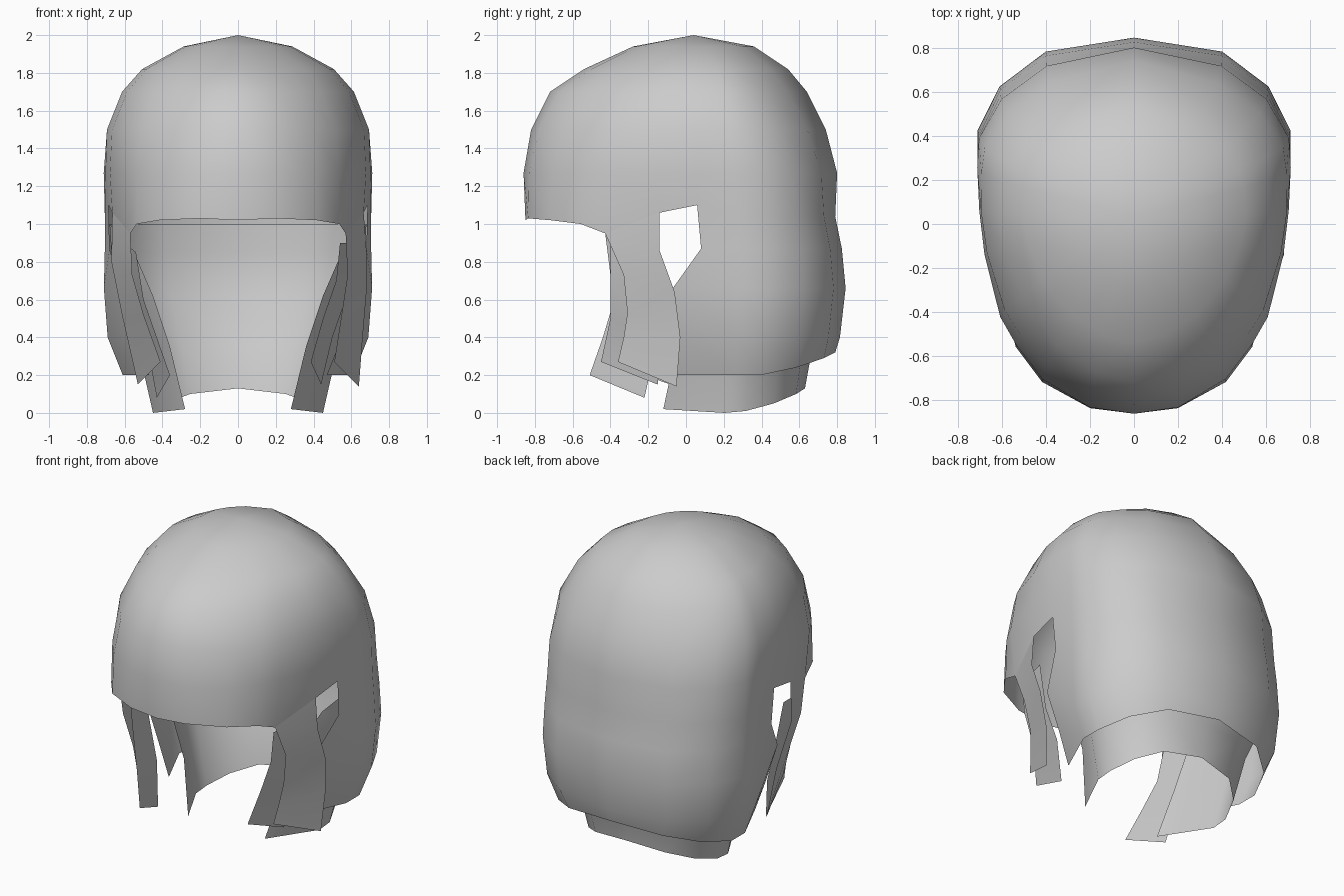
import bpy, bmesh
from mathutils import Vector

if "Cube" in bpy.data.objects:
    bpy.data.objects.remove(bpy.data.objects["Cube"], do_unlink=True)

GREY = (0.6, 0.6, 0.6, 1)
hair = bpy.data.materials.new("grey_hair")
hair.use_nodes = True
hair.diffuse_color = GREY
hair.node_tree.nodes["Principled BSDF"].inputs["Base Color"].default_value = GREY


def sheet(name, rows, mirror=False, keep=lambda r, c: True):
    """Skin a grid of points into a smooth open surface facing outwards."""
    bm = bmesh.new()
    grid = [[bm.verts.new(p) for p in row] for row in rows]
    for r in range(len(grid) - 1):
        for c in range(len(grid[r]) - 1):
            if keep(r, c):
                bm.faces.new((grid[r][c], grid[r][c + 1], grid[r + 1][c + 1], grid[r + 1][c]))
    bmesh.ops.delete(bm, geom=[v for v in bm.verts if not v.link_faces], context='VERTS')
    bmesh.ops.remove_doubles(bm, verts=bm.verts, dist=0.0005)
    bmesh.ops.recalc_face_normals(bm, faces=bm.faces)
    centre = Vector((0, 0, 1))
    if sum(f.normal.dot(f.calc_center_median() - centre) for f in bm.faces) < 0:
        bmesh.ops.reverse_faces(bm, faces=bm.faces)
    mesh = bpy.data.meshes.new(name)
    bm.to_mesh(mesh)
    bm.free()
    obj = bpy.data.objects.new(name, mesh)
    bpy.context.collection.objects.link(obj)
    mesh.materials.append(hair)
    if mirror:
        obj.modifiers.new("mirror", 'MIRROR').use_clip = True
    bpy.ops.object.select_all(action='DESELECT')
    obj.select_set(True)
    bpy.context.view_layer.objects.active = obj
    bpy.ops.object.shade_smooth_by_angle(angle=1.0)


# Half outline of the head seen from above, front to back
OUTLINE = [(0, -.855), (.2, -.84), (.42, -.72), (.54, -.56), (.61, -.43), (.67, -.14),
           (.69, .06), (.71, .26), (.71, .4), (.61, .59), (.4, .74), (0, .8)]


def ring(z, front, back, width, rounding=0):
    """Scale the outline to a level; rounding draws the diagonals inwards."""
    points = []
    for x, y in OUTLINE:
        u, v = x / .71, y / (.8 if y > 0 else .855)
        pull = 1 - rounding * abs(u * v)
        points.append(Vector((u * width * pull, v * (back if y > 0 else front) * pull, z)))
    return points


# Main hair shell: crown, fringe and long back, with an opening over each ear
crown = [(1.94, .28, .36, .3, .2), (1.82, .54, .54, .53, .2), (1.7, .72, .64, .64, .18),
         (1.5, .82, .74, .72, .12), (1.27, .86, .8, .725, .06), (1.04, .85, .79, .705, 0)]
shell = [[Vector((0, .04, 2))] * len(OUTLINE)] + [ring(*r) for r in crown]
hem = [1.02, 1.03, 1.02, 1.0, .95, 1.06, 1.1]
for point, z in zip(shell[-1], hem):
    point.z = z
shell[-1][4].x = .57
last_full = len(shell) - 1
for z, back, width, edge in [(.87, .825, .705, (.68, .08)), (.66, .845, .71, (.62, -.07)),
                             (.4, .815, .69, (.55, -.04)), (.2, .79, .61, (.47, -.05))]:
    row = ring(z, .85, back, width)
    row[6].x, row[6].y = edge
    shell.append(row)
for point, z in zip(shell[-1][9:], (.24, .29, .32)):
    point.z = z
sheet("hair_shell", shell, True, lambda r, c: r < last_full or c >= 6)

# Inner layer over the nape
nape = []
for z, back, width, edge in [(1.0, .78, .68, (.6, .09)), (.85, .79, .67, (.55, .09)),
                             (.62, .79, .63, (.45, -.05)), (.35, .67, .53, (.36, -.05)),
                             (.05, .63, .45, (.28, -.12))]:
    row = ring(z, .85, back, width)[6:]
    row[0].x, row[0].y = edge
    nape.append(row)
nape[0][0].z = .9
for point, z in zip(nape[-1], (.02, 0, .01, .05, .1, .13)):
    point.z = z
sheet("nape_layer", nape, True)

# Locks hanging before the ears: (front edge, back edge) pairs
top = (shell[last_full][4], shell[last_full][5])
left = [top, ((.58, -.33, .73), (.68, -.14, .86)), ((.55, -.31, .53), (.68, -.06, .64)),
        ((.53, -.33, .4), (.66, -.03, .4)), ((.51, -.36, .27), (.64, -.05, .14))]
left_inner = [((.54, -.4, .9), (.6, -.16, .9)), ((.52, -.4, .7), (.57, -.14, .6)),
              ((.45, -.4, .5), (.5, -.12, .4)), ((.385, -.45, .27), (.44, -.15, .15))]
right = [top, ((.56, -.40, .73), (.67, -.14, .8)), ((.5, -.38, .52), (.61, -.07, .5)),
         ((.41, -.43, .27), (.53, -.08, .15))]
right_inner = [((.54, -.36, .85), (.6, -.16, .9)), ((.5, -.38, .6), (.55, -.14, .6)),
               ((.43, -.44, .4), (.48, -.16, .35)), ((.36, -.51, .2), (.43, -.22, .08))]


def flip(rows):
    return [[(-x, y, z) for x, y, z in row] for row in rows]


sheet("left_lock", left)
sheet("left_inner_lock", left_inner)
sheet("right_lock", flip(right))
sheet("right_inner_lock", flip(right_inner))
